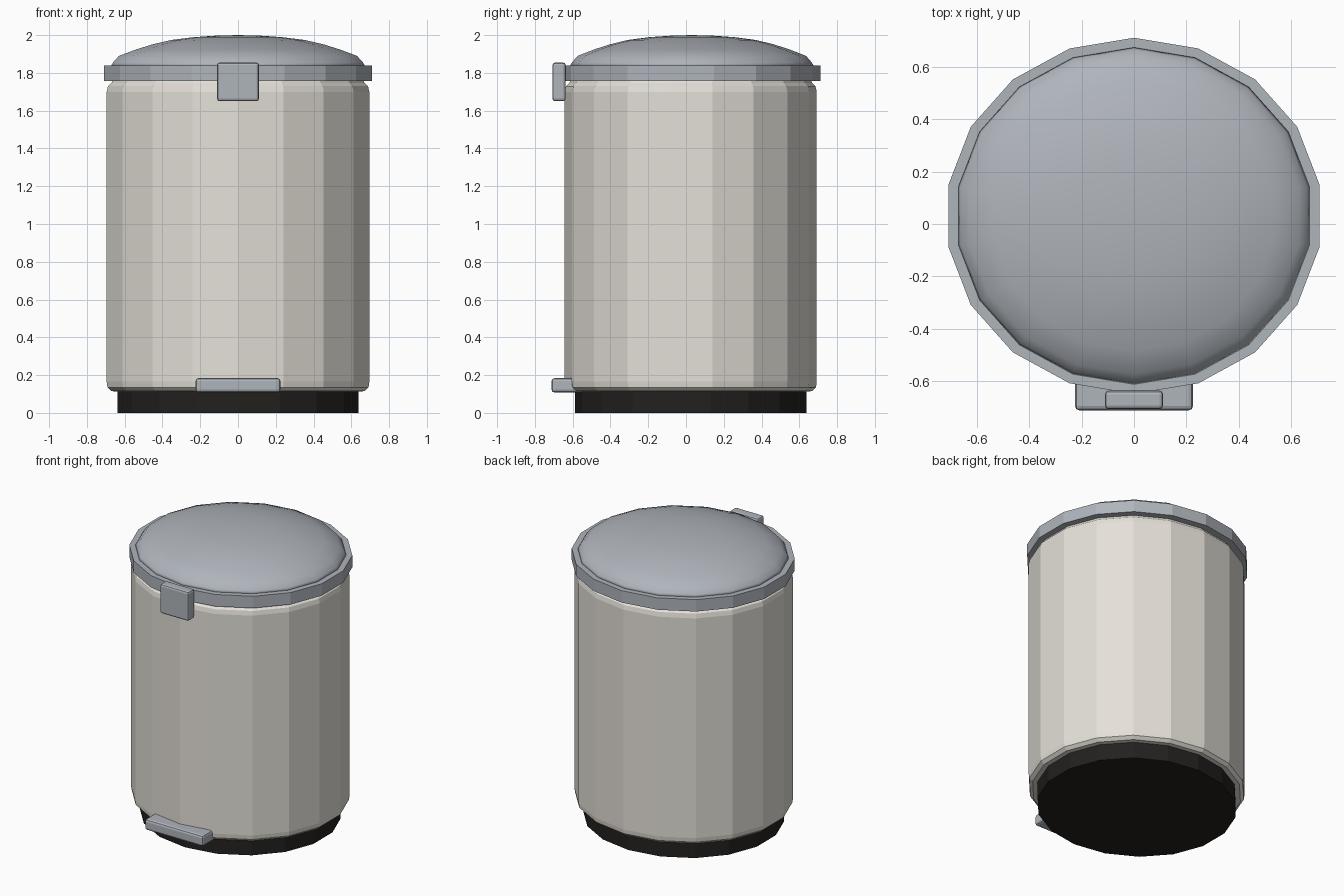
import bpy, bmesh
from math import sin, cos, pi

if "Cube" in bpy.data.objects:
    bpy.data.objects.remove(bpy.data.objects["Cube"])

SIDES = 18
CY = 0.025          # bin centre lies slightly behind the origin
SQUASH = 0.945      # footprint is slightly elliptical


def material(name, rgb):
    m = bpy.data.materials.new(name)
    m.diffuse_color = (*rgb, 1)
    m.use_nodes = True
    m.node_tree.nodes["Principled BSDF"].inputs["Base Color"].default_value = m.diffuse_color
    return m


metal = material("brushed_metal", (0.43, 0.46, 0.50))
cream = material("cream_paint", (0.78, 0.75, 0.69))
black = material("black_rubber", (0.016, 0.015, 0.013))


def finish(name, bm, mat, smooth=False):
    bmesh.ops.recalc_face_normals(bm, faces=bm.faces)
    me = bpy.data.meshes.new(name)
    bm.to_mesh(me)
    bm.free()
    for p in me.polygons:
        p.use_smooth = smooth
    me.materials.append(mat)
    ob = bpy.data.objects.new(name, me)
    bpy.context.collection.objects.link(ob)
    return ob


def lathe(name, profile, mat, smooth=False, cy=CY):
    """Spin (radius, z) points into an 18-sided solid, capped at both ends."""
    bm = bmesh.new()
    rings = []
    for r, z in profile:
        n = SIDES if r > 0 else 1
        rings.append([bm.verts.new((r * sin(2 * pi * i / SIDES),
                                    cy + SQUASH * r * cos(2 * pi * i / SIDES), z))
                      for i in range(n)])
    for a, b in zip(rings, rings[1:]):
        for i in range(SIDES):
            j = (i + 1) % SIDES
            if len(b) == 1:
                bm.faces.new((a[i], a[j], b[0]))
            else:
                bm.faces.new((a[i], a[j], b[j], b[i]))
    bm.faces.new(rings[0])
    if len(rings[-1]) > 1:
        bm.faces.new(rings[-1])
    return finish(name, bm, mat, smooth)


def rounded_box(name, lo, hi, mat, bevel):
    bm = bmesh.new()
    bmesh.ops.create_cube(bm, size=1)
    for v in bm.verts:
        v.co = [(l + h) / 2 + c * (h - l) for l, h, c in zip(lo, hi, v.co)]
    bmesh.ops.bevel(bm, geom=bm.edges[:], offset=bevel, segments=2,
                    profile=0.5, affect='EDGES')
    return finish(name, bm, mat)


# Rubber foot ring
lathe("base", [(0.648, 0), (0.648, 0.13)], black)

# Bin body with softened bottom and top edges
lathe("body", [(0.64, 0.113), (0.68, 0.115), (0.702, 0.135), (0.706, 0.165),
               (0.706, 1.70), (0.699, 1.73), (0.680, 1.747), (0.670, 1.77)], cream)

# Lid: flat-sided rim and smooth dome
lathe("lid_rim", [(0.72, 1.757), (0.72, 1.84)], metal, cy=0.031)
lathe("lid_dome", [(0.684, 1.835), (0.672, 1.855), (0.640, 1.89), (0.545, 1.925),
                   (0.46, 1.951), (0.36, 1.974), (0.24, 1.989), (0.12, 1.997),
                   (0, 2.0)], metal, smooth=True, cy=0.031)

# Front clasp and foot pedal
rounded_box("lid_clasp", (-0.111, -0.707, 1.65), (0.111, -0.637, 1.855), metal, 0.014)
rounded_box("foot_pedal", (-0.225, -0.712, 0.108), (0.225, -0.53, 0.184), metal, 0.016)
